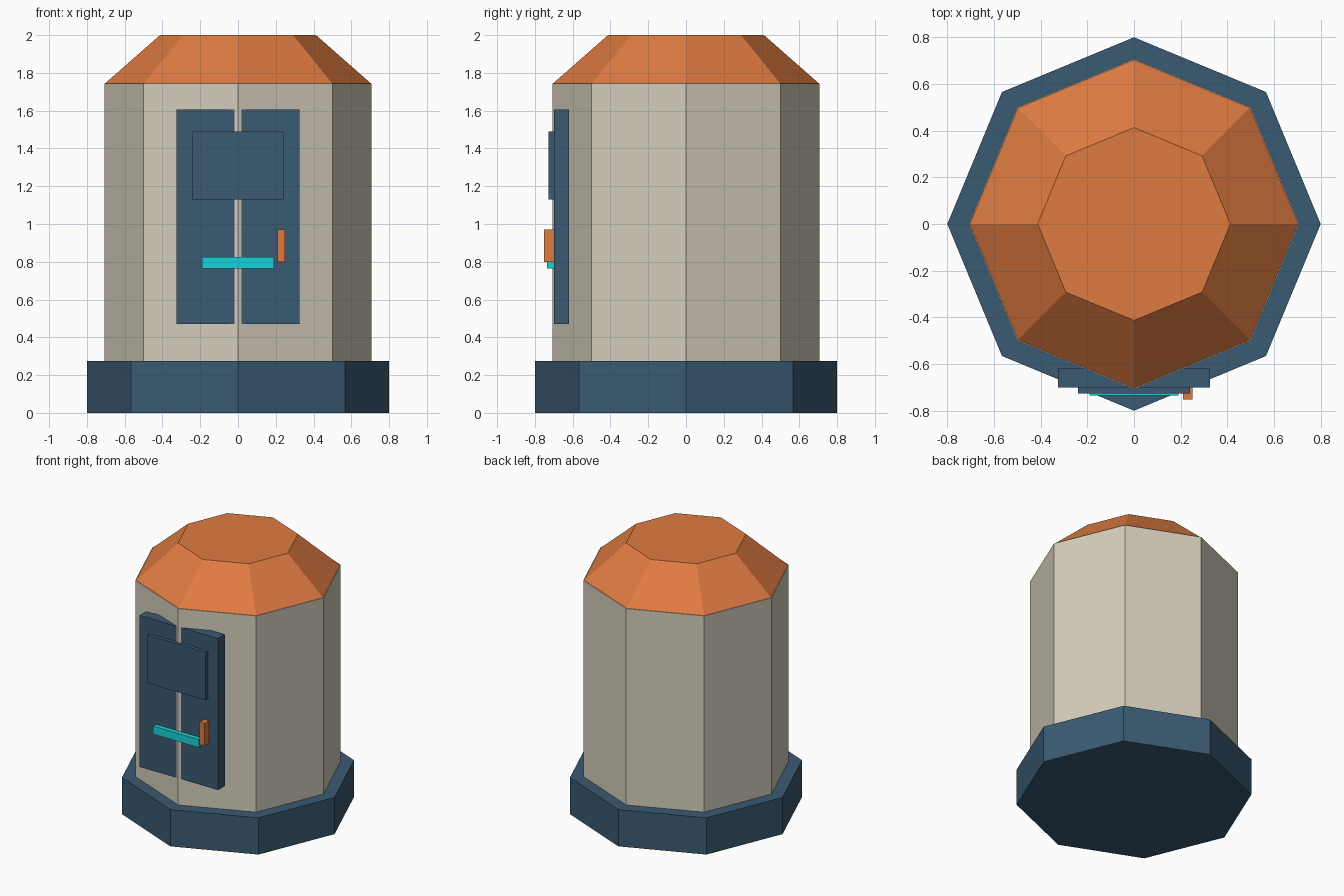
import bpy
import math

cube = bpy.data.objects.get("Cube")
if cube:
    bpy.data.objects.remove(cube, do_unlink=True)


def material(name, rgb):
    """Flat material from an 0-255 sRGB colour, stored as linear."""
    linear = [((c / 255 + 0.055) / 1.055) ** 2.4 for c in rgb]
    mat = bpy.data.materials.new(name)
    mat.use_nodes = True
    mat.diffuse_color = (*linear, 1)
    bsdf = mat.node_tree.nodes["Principled BSDF"]
    bsdf.inputs["Base Color"].default_value = (*linear, 1)
    bsdf.inputs["Roughness"].default_value = 0.8
    return mat


cream = material("cream", (212, 205, 187))
navy = material("slate_blue", (58, 90, 114))
orange = material("orange", (222, 123, 65))
cyan = material("cyan", (21, 212, 217))


def finish(name, mat):
    obj = bpy.context.object
    obj.name = obj.data.name = name
    obj.data.materials.append(mat)
    return obj


def octagon(name, mat, r_bottom, r_top, z0, z1):
    """Eight-sided prism or frustum with a corner facing the front."""
    bpy.ops.mesh.primitive_cone_add(vertices=8, radius1=r_bottom, radius2=r_top,
                                    depth=z1 - z0, location=(0, 0, (z0 + z1) / 2))
    return finish(name, mat)


def box(name, mat, x, y, z):
    """Box spanning the given (min, max) ranges."""
    spans = (x, y, z)
    bpy.ops.mesh.primitive_cube_add(size=1, location=[(a + b) / 2 for a, b in spans])
    obj = finish(name, mat)
    obj.scale = [b - a for a, b in spans]
    bpy.ops.object.transform_apply(location=False, rotation=False, scale=True)
    return obj


# Octagonal shell
octagon("base_plinth", navy, 0.80, 0.80, 0, 0.275)
octagon("body", cream, 0.708, 0.708, 0.275, 1.745)
octagon("roof", orange, 0.703, 0.413, 1.745, 2.0)

# Door and its fittings; the front corner of the body shows through as a seam
box("door", navy, (-0.325, 0.325), (-0.70, -0.62), (0.47, 1.605))
box("door_panel", navy, (-0.24, 0.24), (-0.727, -0.70), (1.13, 1.49))
box("door_rail", cyan, (-0.19, 0.19), (-0.735, -0.70), (0.765, 0.825))
box("door_handle", orange, (0.21, 0.25), (-0.753, -0.70), (0.80, 0.97))
